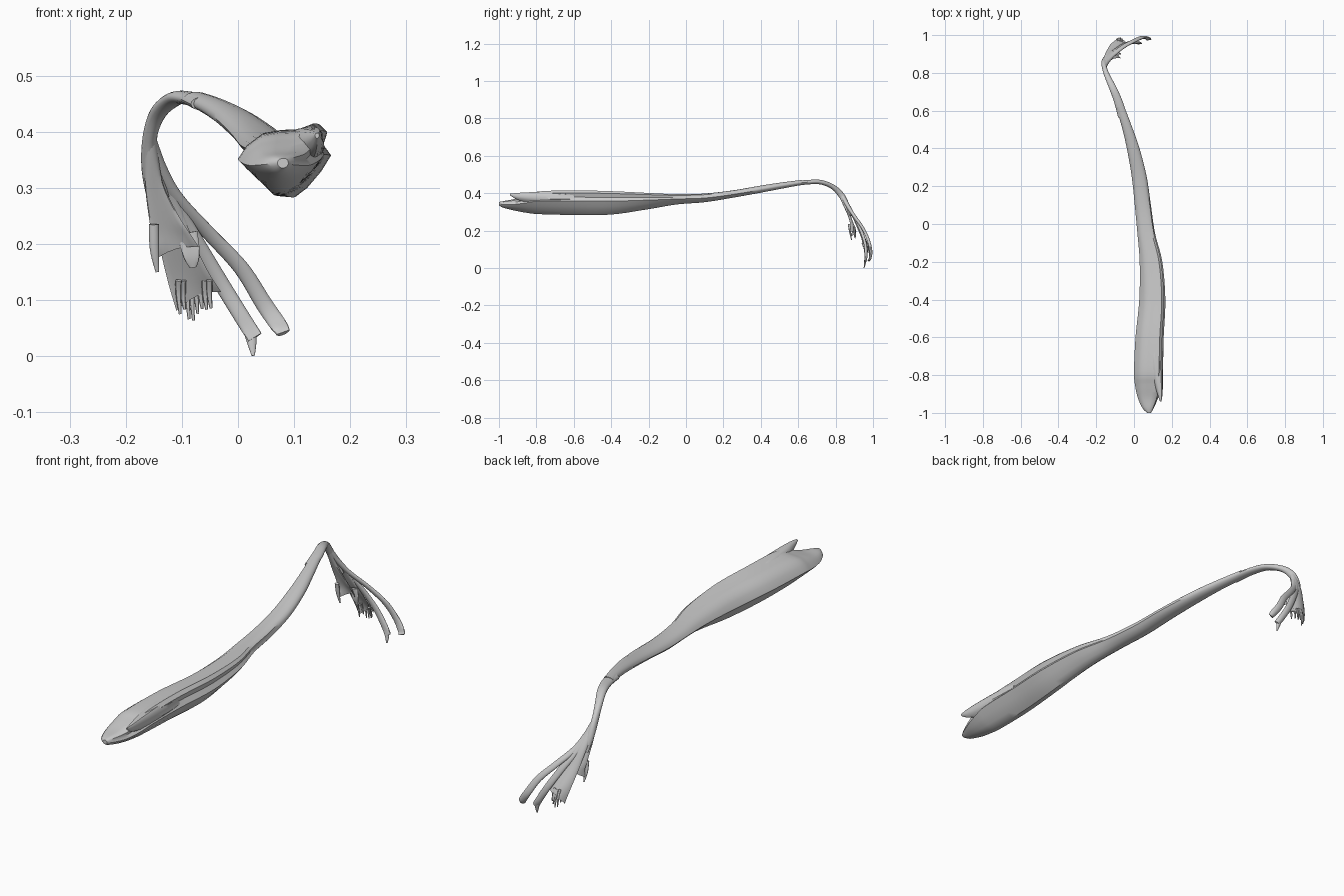
import bpy, bmesh, math, random
from mathutils import Vector

random.seed(4)


def smooth_rows(rows, steps):
    """Catmull-Rom interpolation through rows of numbers."""
    out = []
    for i in range(len(rows) - 1):
        a, b, c, d = (rows[max(i - 1, 0)], rows[i], rows[i + 1],
                      rows[min(i + 2, len(rows) - 1)])
        for s in range(steps):
            t = s / steps
            out.append([0.5 * (2 * q + (r - p) * t + (2 * p - 5 * q + 4 * r - w) * t * t
                               + (3 * q - p - 3 * r + w) * t ** 3)
                        for p, q, r, w in zip(a, b, c, d)])
    return out + [list(rows[-1])]


def loft(name, rings):
    """Skin a list of closed rings and cap both ends."""
    bm = bmesh.new()
    loops = [[bm.verts.new(p) for p in ring] for ring in rings]
    n = len(loops[0])
    for a, b in zip(loops, loops[1:]):
        for i in range(n):
            j = (i + 1) % n
            bm.faces.new((a[i], a[j], b[j], b[i]))
    bm.faces.new(loops[0][::-1])
    bm.faces.new(loops[-1])
    bmesh.ops.recalc_face_normals(bm, faces=bm.faces)
    me = bpy.data.meshes.new(name)
    bm.to_mesh(me)
    bm.free()
    ob = bpy.data.objects.new(name, me)
    bpy.context.collection.objects.link(ob)
    bpy.context.view_layer.objects.active = ob
    ob.select_set(True)
    bpy.ops.object.shade_smooth_by_angle(angle=math.radians(40))
    ob.select_set(False)
    return ob


def strap(name, rows, sides=16, steps=6):
    """Band along a path; rows are x, y, z, half width, half thickness, curl."""
    rows = smooth_rows(rows, steps)
    pts = [Vector(r[:3]) for r in rows]
    rings = []
    for i, (p, r) in enumerate(zip(pts, rows)):
        t = (pts[min(i + 1, len(pts) - 1)] - pts[max(i - 1, 0)]).normalized()
        x = Vector((1, 0, 0))
        w = (x - t * x.dot(t)).normalized()
        nrm = w.cross(t)
        ring = []
        for k in range(sides):
            a = math.tau * k / sides
            u = math.cos(a)
            ring.append(p + w * u * r[3] + nrm * (math.sin(a) * r[4] - r[5] * u * u))
        rings.append(ring)
    return loft(name, rings)


# Angular belly section and a round one, blended along the length
belly_shape = [(-1, .05), (-.8, .42), (-.45, .74), (-.05, .82), (.35, .84), (.72, 1),
               (.9, .8), (.8, .45), (1, .15), (.75, -.3), (.4, -.75), (.1, -1),
               (-.2, -.97), (-.5, -.6), (-.8, -.22)]
N = len(belly_shape)
round_shape = [(math.cos(math.pi - math.tau * k / N), math.sin(math.pi - math.tau * k / N))
               for k in range(N)]


def belly(name, rows):
    """Rows are y, left x, right x, bottom z, top z, roundness."""
    rings = []
    for y, x0, x1, z0, z1, rnd in smooth_rows(rows, 5):
        rings.append([((x0 + x1) / 2 + (x1 - x0) / 2 * (a * (1 - rnd) + c * rnd), y,
                       (z0 + z1) / 2 + (z1 - z0) / 2 * (b * (1 - rnd) + d * rnd))
                      for (a, b), (c, d) in zip(belly_shape, round_shape)])
    return loft(name, rings)


# Muscle belly with its leaf-shaped main tip
belly("muscle_belly", [
    (-1.0, .07, .09, .335, .353, .8), (-.975, .045, .105, .322, .36, .5),
    (-.92, .02, .128, .308, .37, .3), (-.85, .005, .145, .295, .392, .1),
    (-.78, 0, .153, .288, .41, 0), (-.6, .008, .157, .284, .415, 0),
    (-.4, .028, .166, .286, .411, 0), (-.2, .03, .15, .315, .402, .1),
    (-.05, .018, .112, .34, .396, .3), (.1, .004, .09, .352, .40, .6),
    (.25, -.012, .068, .376, .416, .8), (.4, -.038, .03, .403, .441, 1),
    (.52, -.066, -.012, .426, .459, 1), (.62, -.097, -.05, .445, .471, 1)])

# Smaller second tip beside the notch
belly("second_tip", [
    (-.94, .137, .145, .388, .398, .5), (-.9, .124, .151, .365, .403, .5),
    (-.82, .1, .154, .345, .408, .5), (-.7, .075, .154, .33, .41, .5),
    (-.6, .08, .15, .34, .40, .5)])

# Tendon bending over and down
strap("bent_tendon", [
    (-.06, .57, .45, .025, .013, 0), (-.084, .65, .459, .022, .012, 0),
    (-.112, .72, .459, .019, .012, 0), (-.142, .785, .434, .015, .013, 0),
    (-.157, .83, .39, .013, .016, 0), (-.155, .86, .335, .017, .014, 0),
    (-.142, .88, .28, .02, .008, 0)])

# Near flared slip
strap("near_flare", [
    (-.157, .83, .39, .011, .013, 0), (-.15, .862, .31, .016, .009, .004),
    (-.133, .885, .25, .026, .006, .008), (-.118, .9, .215, .034, .005, .018),
    (-.11, .908, .192, .042, .003, .03)])
strap("near_flare_point", [
    (-.15, .872, .235, .009, .007, 0), (-.149, .878, .19, .008, .005, 0),
    (-.144, .885, .15, .003, .002, 0)])
strap("near_flare_lobe", [
    (-.09, .9, .22, .018, .005, 0), (-.083, .903, .18, .015, .005, .004),
    (-.08, .905, .158, .006, .002, 0)])

# Broad middle slip
strap("middle_flare", [
    (-.156, .835, .385, .011, .013, 0), (-.137, .885, .3, .022, .009, .002),
    (-.115, .922, .22, .029, .007, .006), (-.09, .958, .15, .037, .005, .015),
    (-.07, .978, .11, .044, .003, .028)])

# Frayed fringe under the middle slip
for i in range(8):
    f = i / 7
    x = -.106 + f * .055
    y = .982 - .03 * (2 * f - 1) ** 2
    low = .095 - .03 * math.exp(-((f - .4) / .25) ** 2) - random.uniform(0, .012)
    low -= .015 * (i == 0)
    strap("fringe_strand", [(x, y - .01, .135, .006, .004, 0), (x, y, .11, .005, .003, 0),
                            (x + .003, y + .004, low, .0025, .002, 0)], 8, 3)

# Two long thin slips with slightly widened ends
strap("long_slip_inner", [
    (-.155, .84, .375, .011, .012, 0), (-.126, .89, .292, .014, .009, 0),
    (-.078, .932, .21, .014, .008, 0), (-.03, .958, .13, .014, .008, 0),
    (.01, .962, .065, .014, .008, .002), (.03, .958, .033, .014, .006, .004)])
strap("long_slip_inner_point", [
    (.018, .961, .055, .011, .006, 0), (.024, .957, .028, .009, .005, 0),
    (.027, .952, .001, .003, .002, 0)])
strap("long_slip_outer", [
    (-.155, .84, .375, .011, .012, 0), (-.117, .89, .292, .013, .009, 0),
    (-.055, .94, .222, .013, .008, 0), (.005, .972, .158, .014, .008, 0),
    (.045, .988, .095, .015, .008, 0), (.072, .985, .055, .015, .007, .003),
    (.08, .978, .04, .013, .005, .004)])
